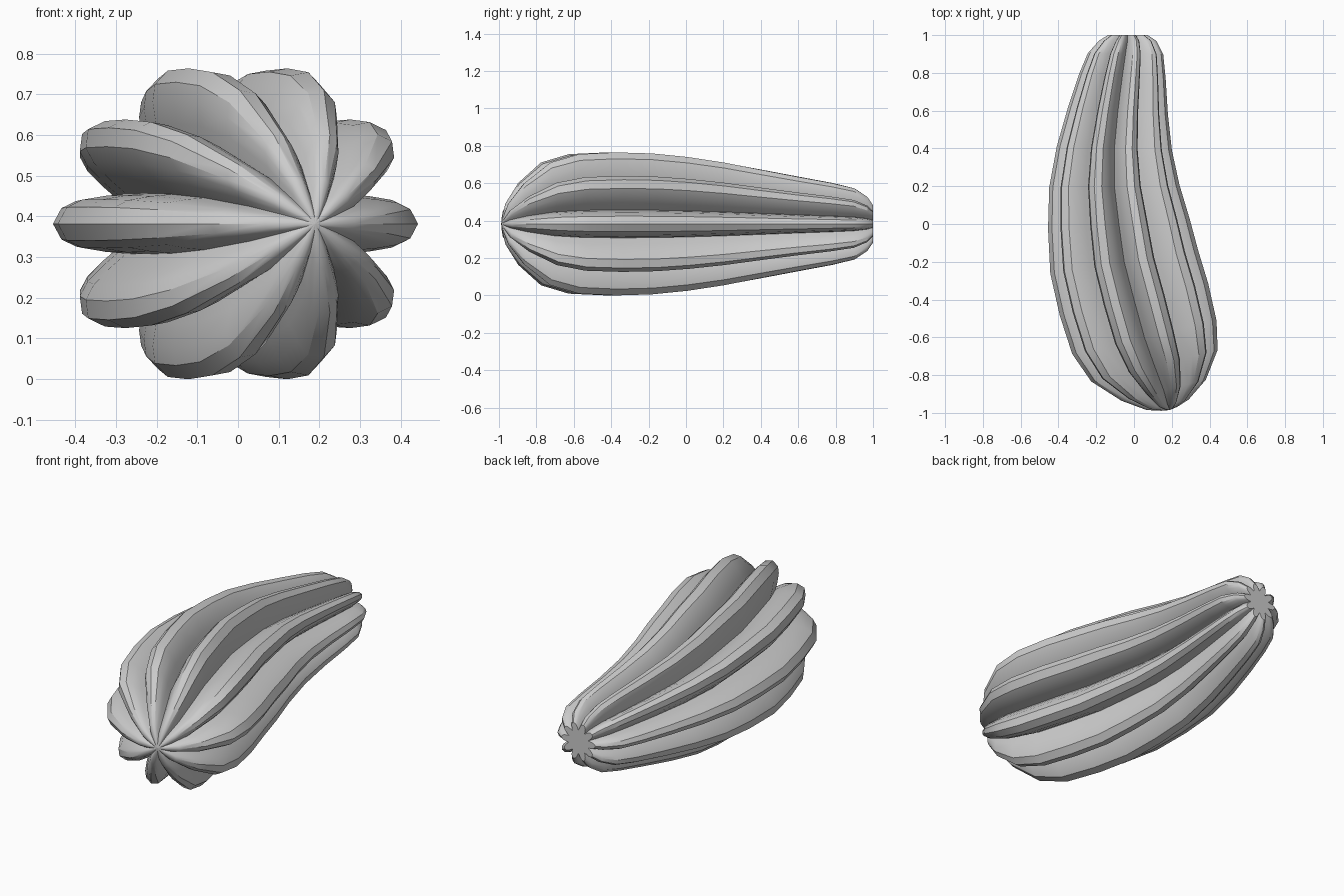
import bpy, bmesh, math

if "Cube" in bpy.data.objects:
    bpy.data.objects.remove(bpy.data.objects["Cube"])

LOBES = 10
ZC = 0.382
# half profile of one rib: (radius factor, angle from rib centre in degrees)
RIB = [(0.60, -18), (0.72, -14), (0.86, -10), (0.95, -6.2), (1.0, 0),
       (0.95, 6.2), (0.86, 10), (0.72, 14)]

# stations along the bent body: x, y, radius, tilt in degrees
STATIONS = [
    (0.187, -0.978, 0.045, 14), (0.178, -0.957, 0.115, 14),
    (0.157, -0.88, 0.23, 14), (0.108, -0.75, 0.345, 14),
    (0.055, -0.60, 0.392, 13), (0.0, -0.40, 0.402, 12),
    (-0.052, -0.20, 0.396, 9), (-0.080, 0.0, 0.376, 4),
    (-0.104, 0.20, 0.345, 1), (-0.104, 0.40, 0.305, -2),
    (-0.085, 0.60, 0.265, -4), (-0.062, 0.78, 0.23, -3),
    (-0.045, 0.90, 0.20, -1), (-0.034, 0.97, 0.152, 0),
    (-0.033, 1.0, 0.105, 0),
]

bm = bmesh.new()


def ring(cx, cy, r, tilt):
    t = math.radians(tilt)
    verts = []
    for i in range(LOBES):
        for f, a in RIB:
            ang = math.radians(i * 360 / LOBES + a)
            u, w = r * f * math.cos(ang), r * f * math.sin(ang)
            verts.append(bm.verts.new((cx + u * math.cos(t), cy + u * math.sin(t), ZC + w)))
    return verts


# ribbed skin
rings = [ring(*s) for s in STATIONS]
n = len(rings[0])
for a, b in zip(rings, rings[1:]):
    for k in range(n):
        m = (k + 1) % n
        bm.faces.new((a[k], a[m], b[m], b[k]))

# blossom tip and flat stem end
tip = bm.verts.new((0.19, -0.985, ZC))
stem = bm.verts.new((-0.033, 1.0, ZC))
for k in range(n):
    m = (k + 1) % n
    bm.faces.new((tip, rings[0][m], rings[0][k]))
    bm.faces.new((stem, rings[-1][k], rings[-1][m]))
bmesh.ops.recalc_face_normals(bm, faces=bm.faces[:])

mesh = bpy.data.meshes.new("ribbed_gourd")
bm.to_mesh(mesh)
bm.free()
gourd = bpy.data.objects.new("ribbed_gourd", mesh)
bpy.context.collection.objects.link(gourd)
bpy.context.view_layer.objects.active = gourd
gourd.select_set(True)
bpy.ops.object.shade_smooth_by_angle(angle=math.radians(30))
